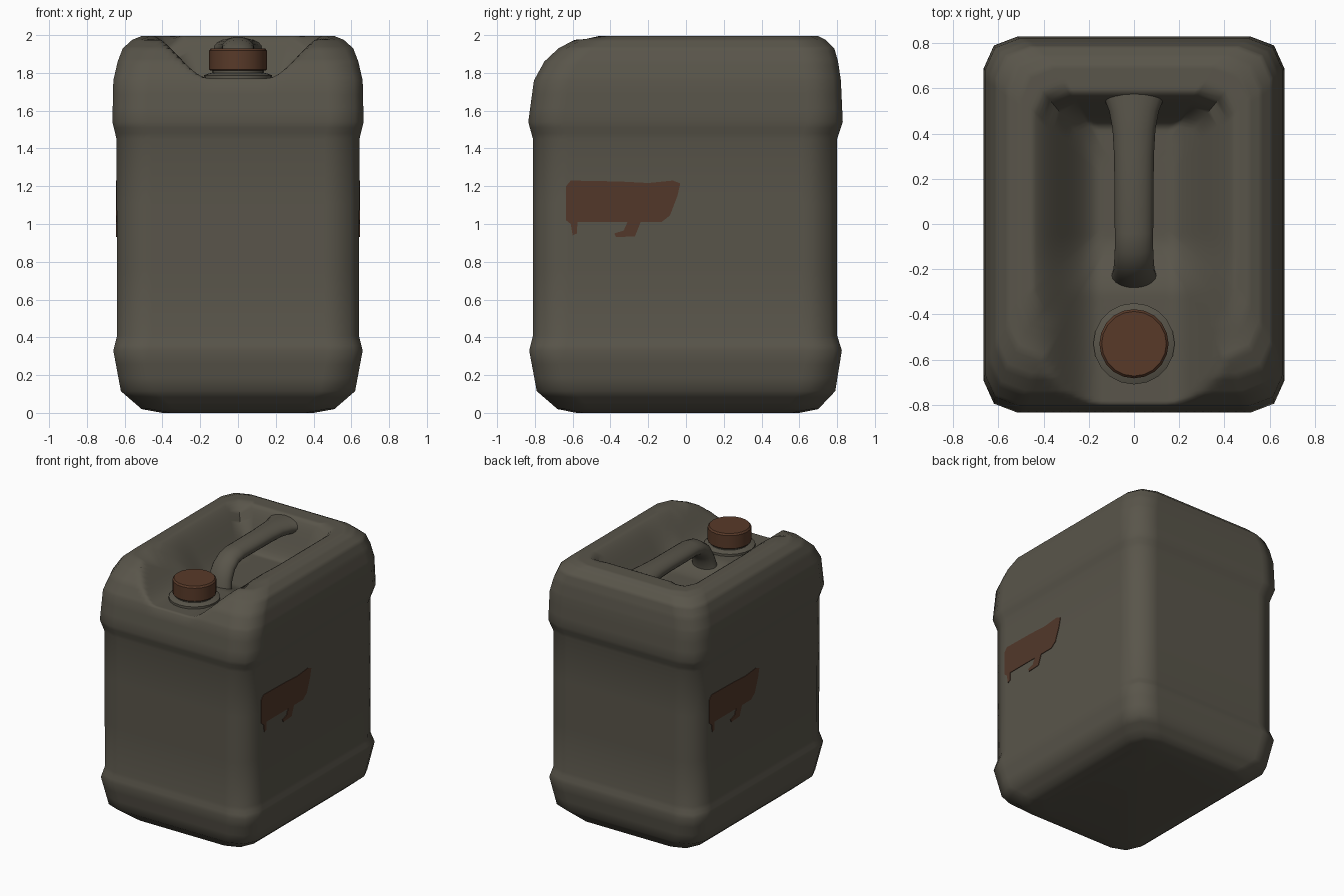
import bpy, bmesh, math
from mathutils import Vector

if "Cube" in bpy.data.objects:
    bpy.data.objects.remove(bpy.data.objects["Cube"])


def material(name, col):
    m = bpy.data.materials.new(name)
    m.diffuse_color = (*col, 1)
    m.use_nodes = True
    m.node_tree.nodes["Principled BSDF"].inputs["Base Color"].default_value = m.diffuse_color
    return m


PLASTIC = material("drab_plastic", (0.100, 0.091, 0.069))
CAP = material("rust_brown_cap", (0.098, 0.042, 0.022))
PAINT = material("faded_rust_paint", (0.085, 0.039, 0.023))


def finish(bm, name, mat, angle=30):
    bmesh.ops.recalc_face_normals(bm, faces=bm.faces)
    me = bpy.data.meshes.new(name)
    bm.to_mesh(me)
    bm.free()
    me.materials.append(mat)
    ob = bpy.data.objects.new(name, me)
    bpy.context.collection.objects.link(ob)
    bpy.ops.object.select_all(action='DESELECT')
    ob.select_set(True)
    bpy.context.view_layer.objects.active = ob
    bpy.ops.object.shade_smooth_by_angle(angle=math.radians(angle))
    return ob


def loft(rings, name, mat, angle=30):
    bm = bmesh.new()
    vs = [[bm.verts.new(p) for p in r] for r in rings]
    n = len(vs[0])
    for a, b in zip(vs, vs[1:]):
        for i in range(n):
            j = (i + 1) % n
            bm.faces.new((a[i], a[j], b[j], b[i]))
    bm.faces.new(vs[0])
    bm.faces.new(vs[-1])
    return finish(bm, name, mat, angle)


def smooth(a, b, v):
    t = min(1, max(0, (v - a) / (b - a)))
    return t * t * (3 - 2 * t)


def recess(x, y):
    """Height of the handle channel, open to the front."""
    floor = 1.77 - 0.07 * smooth(-0.32, -0.05, y)
    wall = max(smooth(0.15, 0.48, abs(x)), smooth(0.42, 0.60, y))
    return floor + (2.003 - floor) * wall


def ring(z, hx, y0, y1, k=1.0, n=28):
    """Rounded rectangle with two-facet corners and finely divided sides."""
    cy, hy = (y0 + y1) / 2, (y1 - y0) / 2
    c = [(hx, hy - .14 * k), (hx - .045 * k, hy - .04 * k), (hx - .15 * k, hy)]
    m = [(-x, y) for x, y in reversed(c)]
    pts = c + m + [(-x, -y) for x, y in c] + [(-x, -y) for x, y in m]
    out = []
    for i, p in enumerate(pts):
        q = pts[(i + 1) % 12]
        s = n if i % 3 == 2 else 1
        out += [(p[0] + (q[0] - p[0]) * j / s, p[1] + (q[1] - p[1]) * j / s + cy, z)
                for j in range(s)]
    return out


# Body: stacked sections (z, half width, front y, back y), then inset top rings
sections = [(0, .40, -.58, .60), (.02, .51, -.68, .70), (.115, .62, -.79, .79),
            (.33, .66, -.83, .825), (.41, .64, -.81, .80), (1.45, .643, -.81, .80),
            (1.54, .665, -.835, .83), (1.76, .66, -.805, .82), (1.86, .637, -.75, .805),
            (1.93, .61, -.675, .785), (1.975, .56, -.59, .74), (1.995, .51, -.50, .70)]
rings = []
for a, b in zip(sections, sections[1:]):
    steps = 5 if a[0] > 1.7 else 3
    rings += [ring(*[p + (q - p) * i / steps for p, q in zip(a, b)]) for i in range(steps)]
for i in range(40):
    t = 1 - i / 40
    rings.append(ring(2 - .005 * t, .51 * t, .1 - .6 * t, .1 + .6 * t, t))
rings = [[(x, y, min(z, recess(x, y)) if z > 1.6 else z) for x, y, z in r] for r in rings]
loft(rings, "can_body", PLASTIC, 60)

# Handle: elliptical bar, flared into the rear wall and bent down at the front
path = [(.63, 1.92, .17, .065), (.55, 1.925, .13, .062), (.50, 1.93, .11, .06),
        (.42, 1.935, .095, .056), (.30, 1.935, .088, .055), (-.04, 1.935, .085, .055),
        (-.11, 1.922, .085, .055), (-.17, 1.88, .088, .055), (-.21, 1.81, .092, .055),
        (-.23, 1.74, .10, .058), (-.24, 1.66, .12, .065)]
bars = []
for i, (y, z, w, h) in enumerate(path):
    p, q = path[max(i - 1, 0)], path[min(i + 1, len(path) - 1)]
    t = Vector((0, q[0] - p[0], q[1] - p[1])).normalized()
    up = t.cross(Vector((1, 0, 0)))
    if i < 5:
        up = Vector((0, 0, 1))
    elif up.z < 0:
        up = -up
    bars.append([Vector((w * math.cos(a), y, z)) + up * h * math.sin(a)
                 for a in (math.tau * k / 20 for k in range(20))])
loft(bars, "handle", PLASTIC, 60)


# Spout flange with neck, and screw cap
def turned(profile, name, mat, n=20):
    loft([[(r * math.cos(math.tau * k / n), -.53 + r * math.sin(math.tau * k / n), z)
           for k in range(n)] for r, z in profile], name, mat)


turned([(.18, 1.75), (.18, 1.787), (.155, 1.797), (.138, 1.80), (.138, 1.83)],
       "spout_flange", PLASTIC)
turned([(.147, 1.812), (.153, 1.818), (.153, 1.918), (.143, 1.93)], "screw_cap", CAP)

# Worn paint patch on each side, turned half way round for the other side
patch = [(-.635, 1.20), (-.61, 1.23), (-.35, 1.225), (-.20, 1.217), (-.07, 1.23), (-.03, 1.215),
         (-.045, 1.15), (-.085, 1.045), (-.13, 1.01), (-.24, 1.01), (-.27, .935), (-.37, .93),
         (-.38, .95), (-.33, .965), (-.31, 1.01), (-.575, 1.01), (-.577, .95), (-.60, .94),
         (-.61, 1.0), (-.635, 1.02)]
for side, name in ((1, "paint_patch_right"), (-1, "paint_patch_left")):
    loft([[(side * x, side * y, z) for y, z in patch] for x in (.638, .646)], name, PAINT)
